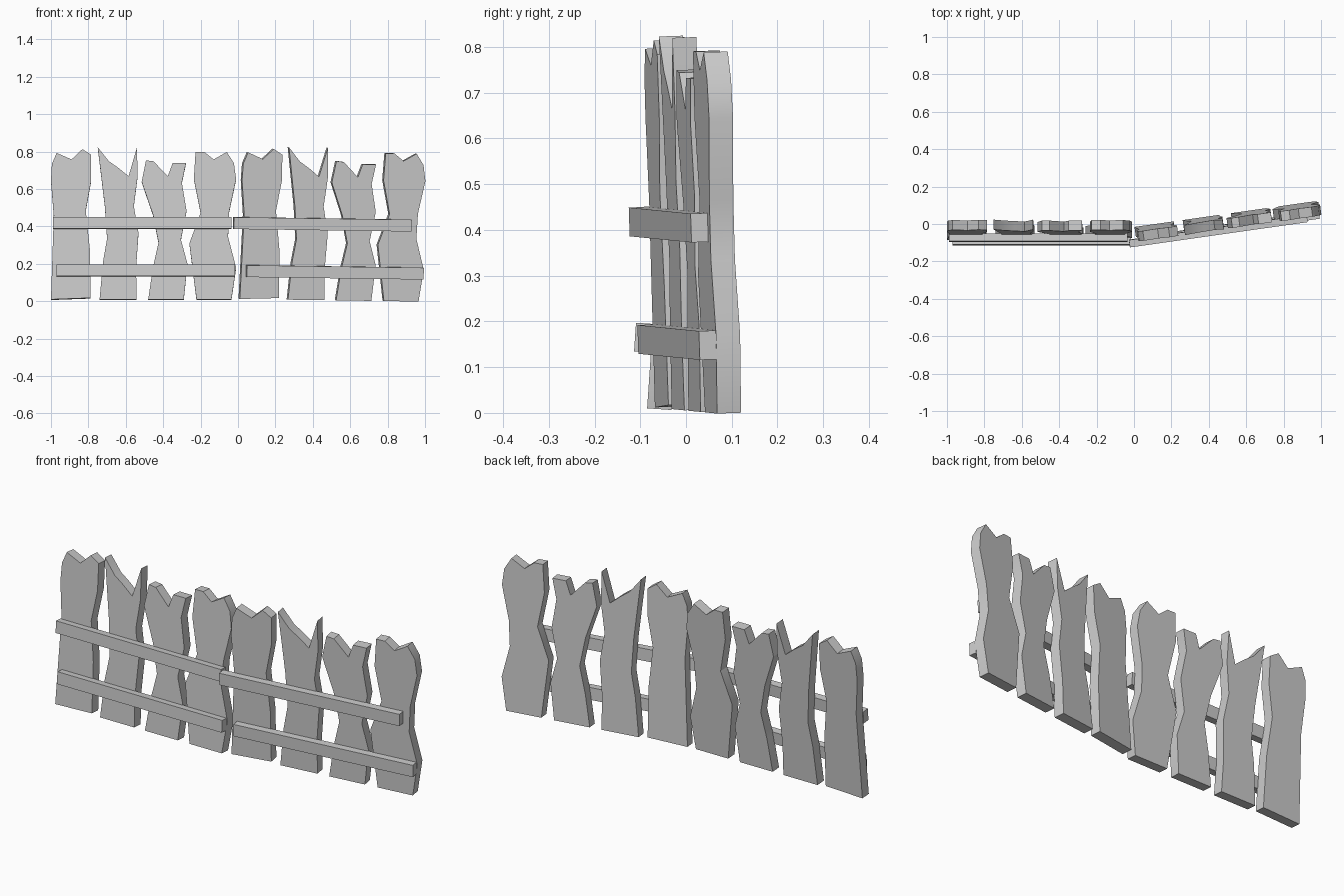
import bpy, bmesh
from math import radians
from mathutils import Matrix, Vector

if "Cube" in bpy.data.objects:
    bpy.data.objects.remove(bpy.data.objects["Cube"])

PLANK_T = 0.053              # plank thickness
RAIL_Y = (-0.037, 0.003)     # rail depth in front of the planks

# Jagged board outlines (x, z) in one fence section, x from 0 to 1
BOARDS = {
    "wide": [(0, 0), (.015, .45), (0, .635), (.005, .725), (.03, .785), (.11, .75),
             (.168, .805), (.215, .775), (.215, .635), (.186, .475), (.208, .27), (.212, .008)],
    "split": [(.26, 0), (.278, .2), (.3, .325), (.288, .5), (.27, .65), (.25, .815),
              (.31, .74), (.36, .705), (.415, .66), (.46, .815), (.463, .655),
              (.443, .5), (.468, .355), (.455, .17), (.458, 0)],
    "short": [(.52, 0), (.545, .17), (.575, .305), (.545, .455), (.485, .63), (.508, .745),
              (.548, .74), (.625, .66), (.65, .73), (.722, .73), (.7, .625),
              (.725, .475), (.695, .32), (.73, .19), (.71, 0)],
    "crooked": [(.778, 0), (.74, .3), (.8, .465), (.764, .645), (.773, .79), (.82, .79),
                (.87, .75), (.94, .79), (.978, .73), (.99, .645), (.953, .47),
                (.947, .335), (.99, .17), (.965, 0)],
}


def extrude_outline(name, outline, y0, y1, matrix):
    """Prism with an (x, z) outline running from y0 to y1."""
    bm = bmesh.new()
    face = bm.faces.new([bm.verts.new((x, y0, z)) for x, z in outline])
    ext = bmesh.ops.extrude_face_region(bm, geom=[face], use_keep_orig=True)
    moved = [g for g in ext["geom"] if isinstance(g, bmesh.types.BMVert)]
    bmesh.ops.translate(bm, verts=moved, vec=Vector((0, y1 - y0, 0)))
    bmesh.ops.recalc_face_normals(bm, faces=bm.faces)
    bm.transform(matrix)
    mesh = bpy.data.meshes.new(name)
    bm.to_mesh(mesh)
    bm.free()
    obj = bpy.data.objects.new(name, mesh)
    bpy.context.collection.objects.link(obj)
    return obj


def fence_section(side, matrix, rails):
    # Boards
    for board, outline in BOARDS.items():
        obj = extrude_outline(f"{side}_{board}_board", outline, 0, PLANK_T, matrix)
        bpy.ops.object.select_all(action='DESELECT')
        obj.select_set(True)
        bpy.context.view_layer.objects.active = obj
        bpy.ops.object.shade_smooth_by_angle(angle=radians(30))
    # Horizontal rails
    for label, (x0, x1, z0, z1) in rails.items():
        extrude_outline(f"{side}_{label}_rail", [(x0, z0), (x1, z0), (x1, z1), (x0, z1)],
                        *RAIL_Y, matrix)


# Left section leans back
left = Matrix.Translation((-1, -.085, .01)) @ Matrix.Rotation(radians(-3.9), 4, 'X')
fence_section("left", left, {"upper": (.01, .965, .378, .44), "lower": (.03, .985, .122, .185)})

# Right section is turned, dips to the right and leans forward
right = (Matrix.Translation((.01, -.068, .012)) @ Matrix.Rotation(radians(8.1), 4, 'Z')
         @ Matrix.Rotation(radians(.8), 4, 'Y') @ Matrix.Rotation(radians(2), 4, 'X'))
fence_section("right", right, {"upper": (-.045, .915, .375, .438), "lower": (.03, .985, .119, .182)})
